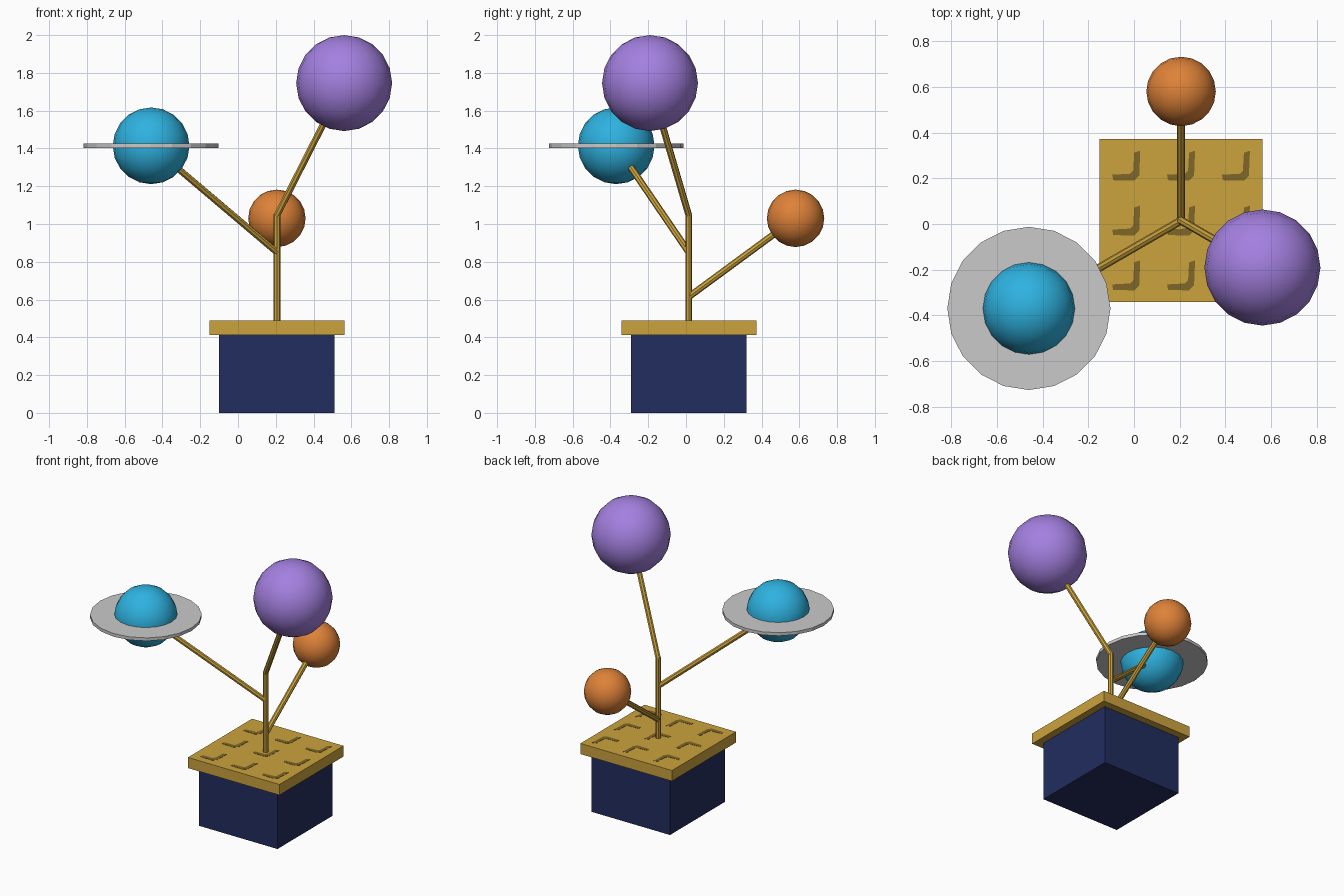
import bpy, bmesh, math
from mathutils import Vector

if "Cube" in bpy.data.objects:
    bpy.data.objects.remove(bpy.data.objects["Cube"])

CX, CY = 0.206, 0.015          # axis of the pedestal and stem


def material(name, r, g, b):
    lin = [c / 12.92 if c <= 0.04045 else ((c + 0.055) / 1.055) ** 2.4
           for c in (r / 255, g / 255, b / 255)]
    m = bpy.data.materials.new(name)
    m.diffuse_color = (*lin, 1)
    m.use_nodes = True
    m.node_tree.nodes["Principled BSDF"].inputs["Base Color"].default_value = m.diffuse_color
    return m


gold = material("gold", 204, 163, 61)
dark_gold = material("dark gold", 128, 103, 40)
navy = material("navy", 34, 45, 94)
purple = material("purple", 164, 128, 224)
blue = material("sky blue", 46, 178, 224)
orange = material("orange", 222, 130, 56)
grey = material("light grey", 202, 202, 202)


def finish(name, bm, mat, smooth=False):
    bmesh.ops.recalc_face_normals(bm, faces=bm.faces)
    for f in bm.faces:
        f.smooth = smooth
    me = bpy.data.meshes.new(name)
    bm.to_mesh(me)
    bm.free()
    me.materials.append(mat)
    ob = bpy.data.objects.new(name, me)
    bpy.context.collection.objects.link(ob)
    return ob


def box(name, half, z0, z1, mat):
    bm = bmesh.new()
    bmesh.ops.create_cube(bm, size=1)
    for v in bm.verts:
        v.co = (CX + v.co.x * 2 * half, CY + v.co.y * 2 * half,
                z0 + (v.co.z + 0.5) * (z1 - z0))
    return finish(name, bm, mat)


def rod(name, a, b, radius, mat, sides=8):
    a, b = Vector(a), Vector(b)
    bm = bmesh.new()
    bmesh.ops.create_cone(bm, cap_ends=True, segments=sides, radius1=radius,
                          radius2=radius, depth=(b - a).length)
    ob = finish(name, bm, mat)
    ob.location = (a + b) / 2
    ob.rotation_euler = (b - a).to_track_quat('Z', 'Y').to_euler()
    return ob


def ball(name, centre, radius, mat):
    bm = bmesh.new()
    bmesh.ops.create_uvsphere(bm, u_segments=20, v_segments=10, radius=radius)
    ob = finish(name, bm, mat, smooth=True)
    ob.location = centre
    return ob


# Pedestal and its overhanging lid
box("pedestal", 0.306, 0, 0.413, navy)
box("pedestal_lid", 0.357, 0.413, 0.488, gold)

# Bent corner marks in a 3 x 3 grid on the lid (thin plates)
mark = [(-13, -14.5), (8, -15), (13, -10), (14, 15), (8, 13),
        (7, -5), (4, -8), (-14, -9)]
bm = bmesh.new()
for i in (-1, 0, 1):
    for j in (-1, 0, 1):
        vs = [bm.verts.new((CX + 0.24 * i + x / 228.5,
                            CY + 0.24 * j + y / 228.5, 0.4865)) for x, y in mark]
        face = bm.faces.new(vs)
        top = bmesh.ops.extrude_face_region(bm, geom=[face])["geom"]
        bmesh.ops.translate(bm, vec=(0, 0, 0.003),
                            verts=[g for g in top if isinstance(g, bmesh.types.BMVert)])
finish("lid_corner_marks", bm, dark_gold)

# Stem
rod("stem", (CX, CY, 0.45), (CX, CY, 1.052), 0.018, gold)

# Three branches, 120 degrees apart, each carrying a ball
for name, angle, reach, start, height, radius, mat in (
        ("small", 90, 0.565, 0.615, 1.03, 0.152, orange),
        ("ringed", 210, 0.769, 0.85, 1.414, 0.203, blue),
        ("large", 330, 0.411, 1.045, 1.746, 0.254, purple)):
    a = math.radians(angle)
    end = Vector((CX + reach * math.cos(a), CY + reach * math.sin(a), height))
    rod(name + "_branch", (CX, CY, start), end, 0.018, gold)
    ball(name + "_planet", end, radius, mat)
    if name == "ringed":
        rod("planet_ring", end - Vector((0, 0, 0.011)),
            end + Vector((0, 0, 0.011)), 0.357, grey, sides=20)
